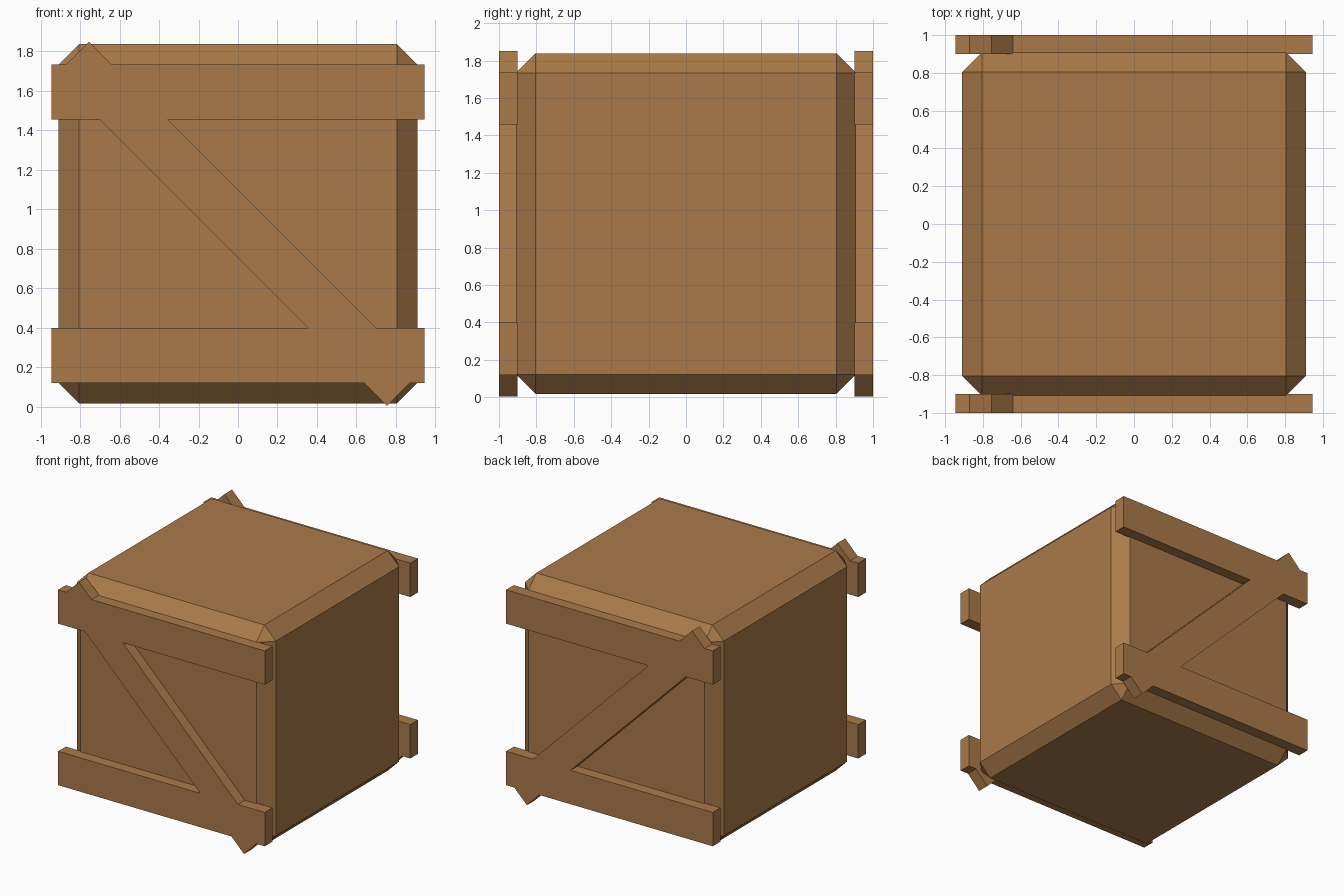
import bpy
import bmesh
from mathutils import Vector

default = bpy.data.objects.get("Cube")
if default:
    bpy.data.objects.remove(default, do_unlink=True)

MID_Z = 0.9275   # height of the crate's centre

# Single wood colour
wood = bpy.data.materials.new("brown wood")
wood.use_nodes = True
colour = (0.40, 0.194, 0.067, 1)
wood.diffuse_color = colour
bsdf = wood.node_tree.nodes["Principled BSDF"]
bsdf.inputs["Base Color"].default_value = colour
bsdf.inputs["Roughness"].default_value = 0.9


def add_object(name, bm):
    bmesh.ops.recalc_face_normals(bm, faces=bm.faces)
    mesh = bpy.data.meshes.new(name)
    bm.to_mesh(mesh)
    bm.free()
    mesh.materials.append(wood)
    obj = bpy.data.objects.new(name, mesh)
    obj.location.z = MID_Z
    bpy.context.collection.objects.link(obj)
    return obj


# Chamfered crate body
bm = bmesh.new()
bmesh.ops.create_cube(bm, size=1.82)
bmesh.ops.bevel(bm, geom=bm.edges[:], offset=0.105, segments=1,
                affect='EDGES', profile=0.5)
add_object("crate_body", bm)

# Z-shaped brace: two planks and a diagonal in one outline.
# The upper half turned half a revolution gives the lower half.
upper = [(-0.70, 0.5275), (-0.945, 0.5275), (-0.945, 0.8075),
         (-0.87, 0.8075), (-0.755, 0.9225), (-0.64, 0.8075),
         (0.945, 0.8075), (0.945, 0.5275), (-0.355, 0.5275)]
outline = upper + [(-x, -z) for x, z in upper]


def add_brace(name, side):
    bm = bmesh.new()
    face = bm.faces.new([bm.verts.new((x, side, z)) for x, z in outline])
    result = bmesh.ops.extrude_face_region(bm, geom=[face])
    moved = [v for v in result["geom"] if isinstance(v, bmesh.types.BMVert)]
    bmesh.ops.translate(bm, verts=moved, vec=Vector((0, -0.1 * side, 0)))
    # Keep the outer cap, which the extrusion may have dropped
    if not any(all(abs(v.co.y - side) < 1e-5 for v in f.verts) for f in bm.faces):
        rim = [e for e in bm.edges
               if all(abs(v.co.y - side) < 1e-5 for v in e.verts)]
        bmesh.ops.contextual_create(bm, geom=rim)
    add_object(name, bm)


add_brace("front_brace", -1)
add_brace("back_brace", 1)
